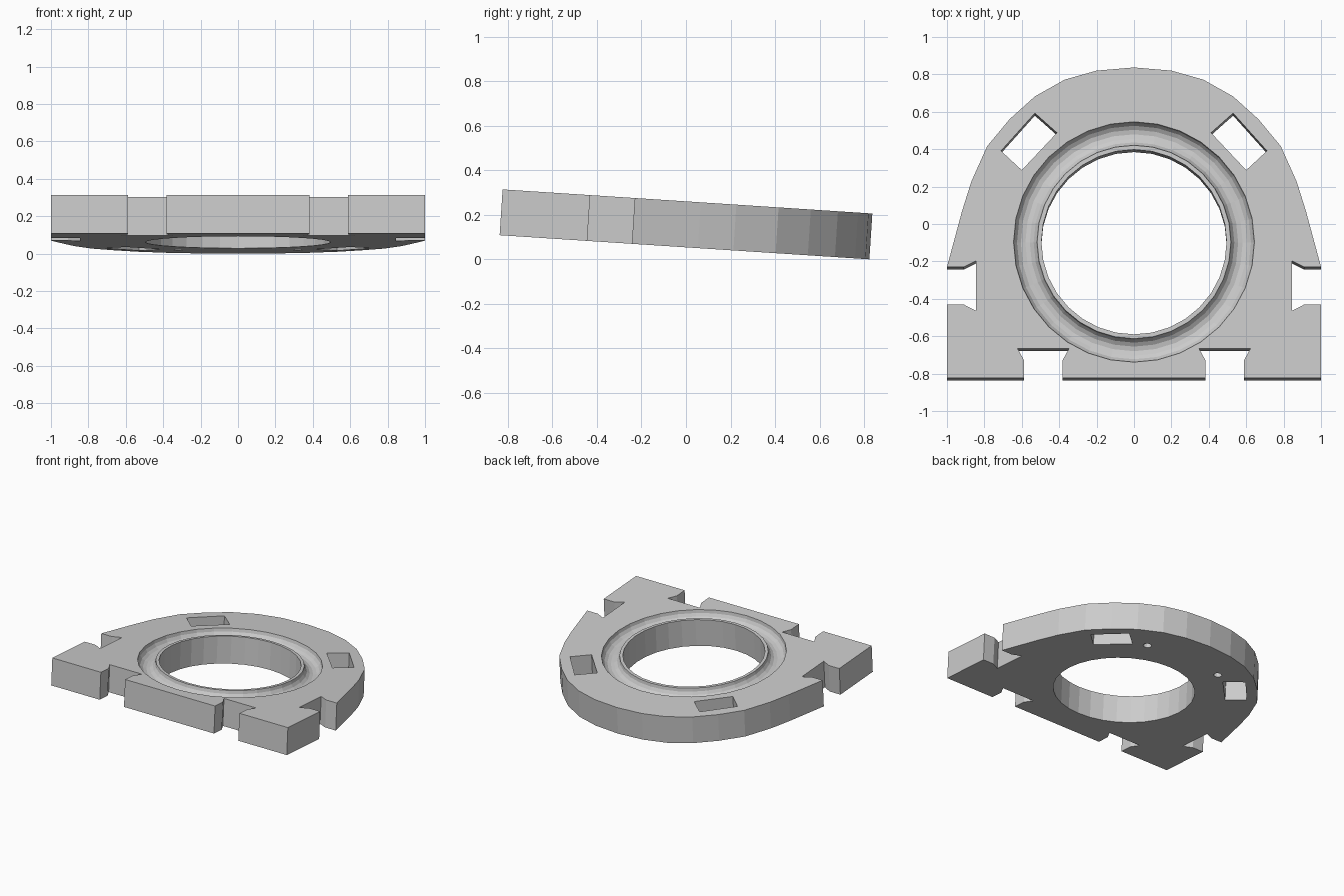
import bpy, bmesh, math
from mathutils import Matrix

cube = bpy.data.objects.get("Cube")
if cube:
    bpy.data.objects.remove(cube, do_unlink=True)

HALF = 0.103                 # half the plate thickness
RING_Y = -0.103              # centre of the bore and groove
SIDES = 32

grey = bpy.data.materials.new("light grey")
grey.use_nodes = True
colour = (0.6, 0.6, 0.6, 1)
grey.diffuse_color = colour
grey.node_tree.nodes["Principled BSDF"].inputs["Base Color"].default_value = colour


def make_object(name, bm):
    bmesh.ops.recalc_face_normals(bm, faces=bm.faces[:])
    mesh = bpy.data.meshes.new(name)
    bm.to_mesh(mesh)
    bm.free()
    mesh.materials.append(grey)
    obj = bpy.data.objects.new(name, mesh)
    bpy.context.scene.collection.objects.link(obj)
    return obj


def prism(name, outline, low, high):
    bm = bmesh.new()
    face = bm.faces.new([bm.verts.new((x, y, low)) for x, y in outline])
    top = bmesh.ops.extrude_face_region(bm, geom=[face])
    verts = [v for v in top["geom"] if isinstance(v, bmesh.types.BMVert)]
    bmesh.ops.translate(bm, verts=verts, vec=(0, 0, high - low))
    return make_object(name, bm)


def circle(cx, cy, radius, sides):
    return [(cx + radius * math.cos(math.tau * i / sides),
             cy + radius * math.sin(math.tau * i / sides)) for i in range(sides)]


def lathe(name, profile, cy):
    # closed ring swept from a closed profile of (radius, height)
    bm = bmesh.new()
    rings = []
    for i in range(SIDES):
        a = math.tau * i / SIDES
        rings.append([bm.verts.new((r * math.cos(a), cy + r * math.sin(a), z))
                      for r, z in profile])
    n = len(profile)
    for i in range(SIDES):
        a, b = rings[i], rings[(i + 1) % SIDES]
        for j in range(n):
            k = (j + 1) % n
            bm.faces.new((a[j], b[j], b[k], a[k]))
    return make_object(name, bm)


# Plate outline: half of it, from the back middle round to the front, mirrored
half = [(0.2, 0.815), (0.37, 0.767), (0.53, 0.677), (0.665, 0.555), (0.785, 0.41),
        (0.87, 0.22), (0.92, 0.06), (1, -0.237),
        # side dovetail slot
        (0.91, -0.237), (0.845, -0.205), (0.845, -0.472), (0.91, -0.438), (1, -0.438),
        # front corner and front dovetail slot
        (1, -0.832), (0.588, -0.832), (0.588, -0.737), (0.622, -0.675),
        (0.348, -0.675), (0.382, -0.737), (0.382, -0.832)]
outline = [(0, 0.832)] + half + [(-x, y) for x, y in reversed(half)]
plate = prism("bearing_plate", outline, -HALF, HALF)

# Cutters: bore, ball groove, square windows, blind pin holes
cutters = [prism("bore_cutter", circle(0, RING_Y, 0.495, SIDES), -1, 1)]

mid, tube = 0.581, 0.063
profile = [(mid - tube * math.cos(math.pi * i / 8),
            HALF - tube * math.sin(math.pi * i / 8)) for i in range(9)]
profile += [(mid + tube, HALF + 0.1), (mid - tube, HALF + 0.1)]
cutters.append(lathe("groove_cutter", profile, RING_Y))

window = [(0.53, 0.587), (0.711, 0.385), (0.6, 0.282), (0.412, 0.482)]
for side in (1, -1):
    cutters.append(prism("window_cutter", [(side * x, y) for x, y in window], -1, 1))
    cutters.append(prism("pin_hole_cutter", circle(side * 0.32, 0.535, 0.03, 12),
                         -1, 0.0))

for cutter in cutters:
    cutter.hide_render = True
    mod = plate.modifiers.new(cutter.name, 'BOOLEAN')
    mod.operation = 'DIFFERENCE'
    mod.solver = 'EXACT'
    mod.object = cutter

# Bake the cuts and drop the cutters
bpy.context.view_layer.update()
graph = bpy.context.evaluated_depsgraph_get()
baked = bpy.data.meshes.new_from_object(plate.evaluated_get(graph))
plate.modifiers.clear()
plate.data = baked
for cutter in cutters:
    bpy.data.objects.remove(cutter, do_unlink=True)

# Tilt the plate towards the back and rest its lowest edge on the floor
baked.transform(Matrix.Rotation(math.radians(-3.73), 4, 'X'))
lowest = min(v.co.z for v in baked.vertices)
baked.transform(Matrix.Translation((0, 0, -lowest)))
